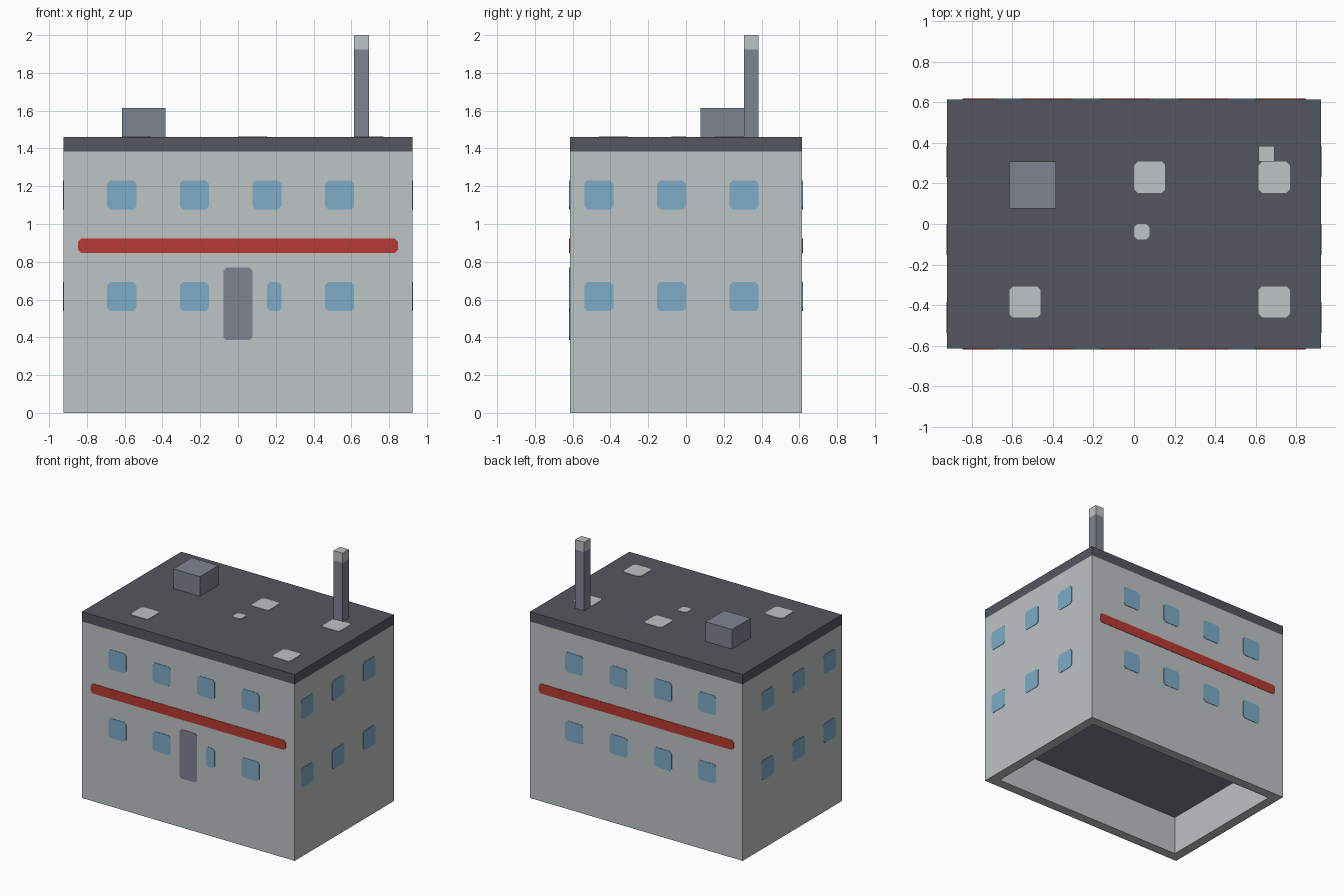
import bpy
import bmesh
from math import pi
from mathutils import Matrix, Vector

cube = bpy.data.objects.get("Cube")
if cube:
    bpy.data.objects.remove(cube, do_unlink=True)

U = 1 / 13                     # building module
HALF_X, HALF_Y = 12, 8         # footprint half sizes in modules
WALL_TOP, ROOF_TOP = 18, 19
PLATE = 0.003                  # height of painted details


def material(name, *rgb):
    """Flat colour from 0-255 display values, stored as linear."""
    linear = [((c / 255 + 0.055) / 1.055) ** 2.4 for c in rgb]
    mat = bpy.data.materials.new(name)
    mat.use_nodes = True
    mat.diffuse_color = (*linear, 1)
    mat.node_tree.nodes["Principled BSDF"].inputs["Base Color"].default_value = (*linear, 1)
    return mat


LIGHT = material("light grey wall", 190, 195, 196)
DARK = material("dark grey roof", 84, 87, 95)
GREY = material("blue grey", 127, 132, 145)
RED = material("red stripe", 184, 58, 50)
BLUE = material("window blue", 124, 172, 199)


def finish(name, bm, *mats):
    bmesh.ops.recalc_face_normals(bm, faces=bm.faces)
    mesh = bpy.data.meshes.new(name)
    bm.to_mesh(mesh)
    bm.free()
    for mat in mats:
        mesh.materials.append(mat)
    obj = bpy.data.objects.new(name, mesh)
    bpy.context.collection.objects.link(obj)
    return obj


def box_mesh(low, high):
    low, high = Vector(low) * U, Vector(high) * U
    bm = bmesh.new()
    bmesh.ops.create_cube(bm, size=1)
    bmesh.ops.scale(bm, vec=high - low, verts=bm.verts)
    bmesh.ops.translate(bm, vec=(low + high) / 2, verts=bm.verts)
    return bm


def box(name, low, high, mat):
    return finish(name, box_mesh(low, high), mat)


def plate(name, frame, a0, a1, b0, b1, mat):
    """Thin panel with cut corners, in modules, on the local plane of frame."""
    cut = 0.22
    outline = []
    for a, b, da, db in ((a0, b0, 1, 1), (a1, b0, -1, 1), (a1, b1, -1, -1), (a0, b1, 1, -1)):
        pair = [(a, b + db * cut), (a + da * cut, b)]
        outline += pair if da == db else pair[::-1]
    bm = bmesh.new()
    face = bm.faces.new([bm.verts.new((a * U, b * U, -PLATE)) for a, b in outline])
    top = bmesh.ops.extrude_face_region(bm, geom=[face])["geom"]
    moved = [v for v in top if isinstance(v, bmesh.types.BMVert)]
    bmesh.ops.translate(bm, vec=(0, 0, 2 * PLATE), verts=moved)
    bmesh.ops.transform(bm, matrix=frame, verts=bm.verts)
    return finish(name, bm, mat)


# Walls: a block with a recess underneath
bm = box_mesh((-HALF_X, -HALF_Y, 0), (HALF_X, HALF_Y, WALL_TOP))
base = min(bm.faces, key=lambda f: f.calc_center_median().z)
bmesh.ops.inset_region(bm, faces=[base], thickness=U, use_even_offset=True)
recess = bmesh.ops.extrude_discrete_faces(bm, faces=[base])["faces"][0]
bmesh.ops.translate(bm, vec=(0, 0, 4 * U), verts=recess.verts)
recess.material_index = 1
finish("walls", bm, LIGHT, GREY)

# Roof and the things on it
box("roof_slab", (-HALF_X, -HALF_Y, WALL_TOP), (HALF_X, HALF_Y, ROOF_TOP), DARK)
box("roof_unit", (-8, 1, ROOF_TOP), (-5, 4, 21), GREY)
box("mast", (8, 4, ROOF_TOP), (9, 5, 25), GREY)
box("mast_tip", (8, 4, 25), (9, 5, 26), LIGHT)

roof_frame = Matrix.Translation((0, 0, ROOF_TOP * U))
for i, (x, y, size) in enumerate(((0, 2, 2), (8, 2, 2), (-8, -6, 2), (8, -6, 2), (0, -1, 1))):
    plate(f"roof_patch_{i + 1}", roof_frame, x, x + size, y, y + size, LIGHT)


def wall_frame(angle, distance):
    """Local x runs along the wall, local y up, local z outwards."""
    return (Matrix.Rotation(angle, 4, 'Z') @ Matrix.Translation((0, -distance * U, 0))
            @ Matrix.Rotation(pi / 2, 4, 'X'))


# Windows on two floors of every wall, positions along world x or y
LONG, SHORT = (-9, -4, 1, 6), (-7, -2, 3)
walls = {
    "front": (0, HALF_Y, LONG, 1),
    "back": (pi, HALF_Y, LONG, -1),
    "left": (pi / 2, HALF_X, SHORT, 1),
    "right": (-pi / 2, HALF_X, SHORT, -1),
}
for side, (angle, distance, starts, sign) in walls.items():
    frame = wall_frame(angle, distance)
    for floor, z in (("lower", 7), ("upper", 14)):
        for i, start in enumerate(starts):
            end = start + 2
            if side == "front" and floor == "lower" and start == 1:
                start += 1     # narrow window beside the door
            a0, a1 = sorted((sign * start, sign * end))
            plate(f"{side}_{floor}_window_{i + 1}", frame, a0, a1, z, z + 2, BLUE)
    if starts is LONG:
        plate(f"{side}_stripe", frame, -11, 11, 11, 12, RED)

plate("front_door", wall_frame(0, HALF_Y), -1, 1, 5, 10, GREY)
